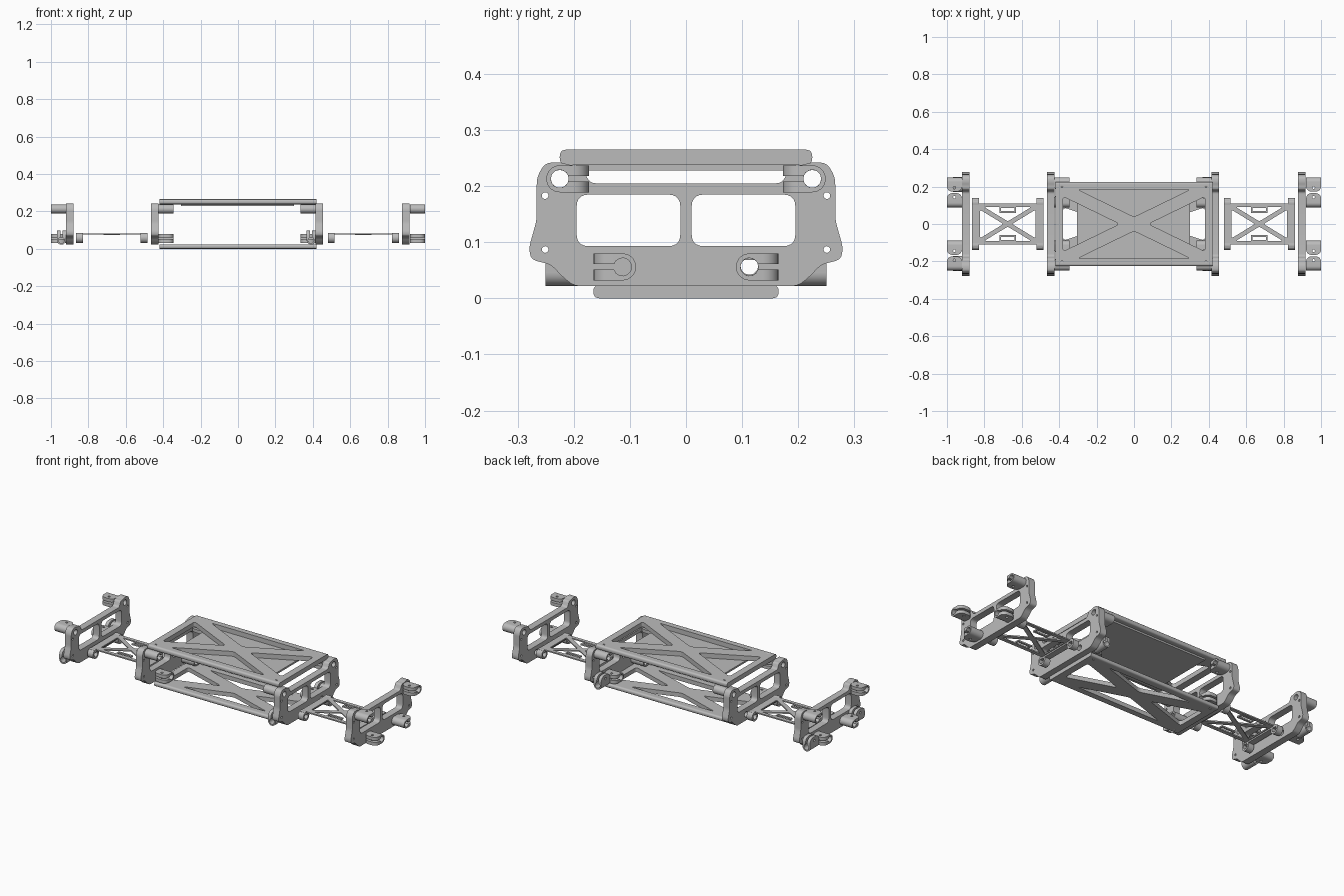
import bpy, bmesh
from math import pi, cos, sin, hypot
from mathutils import Matrix, Vector

cube = bpy.data.objects.get("Cube")
if cube:
    bpy.data.objects.remove(cube)

grey = bpy.data.materials.new("plain_grey")
grey.use_nodes = True
grey.diffuse_color = (0.5, 0.5, 0.5, 1)
bsdf = next(n for n in grey.node_tree.nodes if n.type == 'BSDF_PRINCIPLED')
bsdf.inputs["Base Color"].default_value = (0.5, 0.5, 0.5, 1)
bsdf.inputs["Roughness"].default_value = 0.6

FLAT = Matrix.Identity(4)
# cyclic axis swap: profile drawn in (y, z), thickness along x
SIDE = Matrix(((0, 0, 1, 0), (1, 0, 0, 0), (0, 1, 0, 0), (0, 0, 0, 1)))


def add(name, mesh):
    mesh.materials.clear()
    mesh.materials.append(grey)
    ob = bpy.data.objects.new(name, mesh)
    bpy.context.collection.objects.link(ob)
    bpy.ops.object.select_all(action='DESELECT')
    ob.select_set(True)
    bpy.context.view_layer.objects.active = ob
    bpy.ops.object.shade_smooth_by_angle(angle=0.6)
    return ob


def rounded(points, r):
    """Round every corner of a polygon."""
    pts = [Vector(p) for p in points]
    out = []
    for i, p in enumerate(pts):
        a, b = pts[i - 1] - p, pts[(i + 1) % len(pts)] - p
        a = p + a.normalized() * min(r, a.length * 0.45)
        b = p + b.normalized() * min(r, b.length * 0.45)
        for k in range(6):
            t = k / 5
            out.append(a * (1 - t) ** 2 + p * 2 * t * (1 - t) + b * t ** 2)
    return out


def rect(x0, x1, y0, y1):
    return [(x0, y0), (x1, y0), (x1, y1), (x0, y1)]


def circle(x, y, r, n=24):
    return [(x + r * cos(2 * pi * i / n), y + r * sin(2 * pi * i / n)) for i in range(n)]


def plate(name, loops, lo, hi, basis=FLAT):
    """Outline plus hole loops, extruded from lo to hi."""
    cu = bpy.data.curves.new(name, 'CURVE')
    cu.dimensions, cu.fill_mode, cu.extrude = '2D', 'BOTH', (hi - lo) / 2
    for loop in loops:
        sp = cu.splines.new('POLY')
        sp.points.add(len(loop) - 1)
        for pt, co in zip(sp.points, loop):
            pt.co = (co[0], co[1], 0, 1)
        sp.use_cyclic_u = True
    tmp = bpy.data.objects.new(name, cu)
    mesh = bpy.data.meshes.new_from_object(tmp)
    bpy.data.objects.remove(tmp)
    mesh.transform(basis @ Matrix.Translation((0, 0, (lo + hi) / 2)))
    bm = bmesh.new()
    bm.from_mesh(mesh)
    bmesh.ops.remove_doubles(bm, verts=bm.verts, dist=1e-5)
    bmesh.ops.recalc_face_normals(bm, faces=bm.faces)
    bm.to_mesh(mesh)
    bm.free()
    return add(name, mesh)


def brace_holes(cx, a, b, t, r):
    """Four triangular openings that leave an X brace."""
    d = hypot(a, b)
    k, m = t * d / a, t * d / b
    u, v = (b - k) * a / b, (a - m) * b / a
    holes = []
    for s in (1, -1):
        holes.append([(cx, s * k), (cx + u, s * b), (cx - u, s * b)])
        holes.append([(cx + s * m, 0), (cx + s * a, v), (cx + s * a, -v)])
    return [rounded(h, r) for h in holes]


# Split tube clamp: axis along x, tab towards +y
def clamp_mesh(length=0.08, tab=0.052, R=0.024, r=0.016, s=0.005):
    arc = [(R * cos(a), R * sin(a)) for a in (pi / 2 + pi * i / 14 for i in range(15))]
    bore = [(r * cos(a), r * sin(a)) for a in (-0.32 - (2 * pi - 0.64) * i / 12 for i in range(13))]
    prof = arc + [(tab, -R), (tab, -s)] + bore + [(tab, s), (tab, R)]
    bm = bmesh.new()
    face = bm.faces.new([bm.verts.new((0, y, z)) for y, z in prof])
    ext = bmesh.ops.extrude_face_region(bm, geom=[face])
    bmesh.ops.translate(bm, vec=(length, 0, 0),
                        verts=[v for v in ext["geom"] if isinstance(v, bmesh.types.BMVert)])
    tips = [e for e in bm.edges if all(abs(v.co.y - tab) < 1e-5 for v in e.verts)
            and abs(e.verts[0].co.x - e.verts[1].co.x) < 1e-5]
    bmesh.ops.bevel(bm, geom=tips, offset=0.028, segments=5, profile=0.5, affect='EDGES')
    bmesh.ops.recalc_face_normals(bm, faces=bm.faces)
    mesh = bpy.data.meshes.new("clamp")
    bm.to_mesh(mesh)
    bm.free()
    # bolt hole through the tab
    body = add("clamp_body", mesh)
    cutter = plate("bolt_cutter", [circle(length / 2, 0.031, 0.007, 12)], -0.05, 0.05)
    cutter.hide_render = True
    mod = body.modifiers.new("bolt_hole", 'BOOLEAN')
    mod.object, mod.solver = cutter, 'EXACT'
    result = bpy.data.meshes.new_from_object(
        body.evaluated_get(bpy.context.evaluated_depsgraph_get()))
    bpy.data.objects.remove(body)
    bpy.data.objects.remove(cutter)
    return result


CLAMP = clamp_mesh()


def clamp(name, x, y, z, sx, sy, basis=FLAT):
    mesh = CLAMP.copy()
    mesh.transform(Matrix.Translation((x, y, z)) @ Matrix.Diagonal((sx, sy, 1, 1)) @ basis)
    if sx * sy < 0:
        mesh.flip_normals()
    add(name, mesh)


# Bulkhead outline: right half, mirrored
half = [(0.172, 0.205), (0.185, 0.236), (0.205, 0.237), (0.225, 0.243), (0.252, 0.241),
        (0.266, 0.215), (0.266, 0.14), (0.28, 0.09), (0.276, 0.069), (0.24, 0.06),
        (0.222, 0.04), (0.2, 0.022)]
outline = half + [(-y, z) for y, z in reversed(half)]
bulk = [rounded(outline, 0.012), circle(0.113, 0.056, 0.016, 12)]
for s in (1, -1):
    bulk.append(rounded([(s * y, z) for y, z in rect(0.01, 0.195, 0.093, 0.185)], 0.022))
    bulk.append(circle(s * 0.225, 0.213, 0.016, 12))
    bulk += [circle(s * 0.251, z, 0.006, 12) for z in (0.087, 0.183)]

# name, x range, clamp face, clamp direction, extra upright lugs
for name, x0, x1, face, d, lugs in (
        ("outer_right", -0.92, -0.88, -0.92, -1, True),
        ("inner_right", -0.465, -0.425, -0.425, 1, False),
        ("inner_left", 0.415, 0.455, 0.415, -1, True),
        ("outer_left", 0.877, 0.917, 0.92, 1, False)):
    plate(name + "_bulkhead", bulk, x0, x1, SIDE)
    for s in (1, -1):
        clamp(name + "_upper_clamp", face, s * 0.225, 0.213, d, -s)
        clamp(name + "_lower_clamp", face, s * 0.113, 0.056, d, s)
        if lugs:
            clamp(name + "_upright_lug", face + d * 0.024, s * 0.17, 0.046, d, s, SIDE)

# Top and bottom braced frames with rounded side rails
for name, w, h, z0, z1 in (("top_frame", 0.42, 0.225, 0.238, 0.265),
                           ("bottom_frame", 0.42, 0.165, 0.0, 0.024)):
    loops = [rect(-w, w, -h + 0.014, h - 0.014)] + brace_holes(0, w - 0.04, h - 0.04, 0.034, 0.02)
    loops += [circle(sx * (w - 0.035), sy * (h - 0.024), 0.006, 12)
              for sx in (1, -1) for sy in (1, -1)]
    plate(name, loops, z0, z1)
    for s in (1, -1):
        y0, y1 = sorted((s * h, s * (h - 0.03)))
        plate(name + "_rail", [rounded(rect(y0, y1, z0, z1), 0.012)], -w, w, SIDE)

# Thin panel under the top frame
plate("deck_panel", [rect(-0.305, 0.3, -0.195, 0.195)], 0.228, 0.238)

# Braced links between inner and outer bulkheads
for name, cx in (("right_link", -0.675), ("left_link", 0.67)):
    plate(name + "_brace", [rounded(rect(cx - 0.17, cx + 0.17, -0.11, 0.11), 0.01)]
          + brace_holes(cx, 0.148, 0.09, 0.012, 0.01), 0.076, 0.083)
    for s in (1, -1):
        y0, y1 = sorted((s * 0.058, s * 0.097))
        plate(name + "_pad", [rect(cx - 0.045, cx + 0.045, y0, y1),
                              rect(cx - 0.037, cx + 0.037, y0 + 0.012, y1 - 0.012)], 0.074, 0.082)
        xe = cx + s * 0.172
        plate(name + "_end_bar", [rounded(rect(xe - 0.018, xe + 0.018, -0.125, 0.125), 0.01)],
              0.068, 0.083)
        for y in (0.113, -0.113):
            plate(name + "_socket", [circle(y, 0.058, 0.027), circle(y, 0.058, 0.016, 12)],
                  xe - 0.018, xe + 0.018, SIDE)
